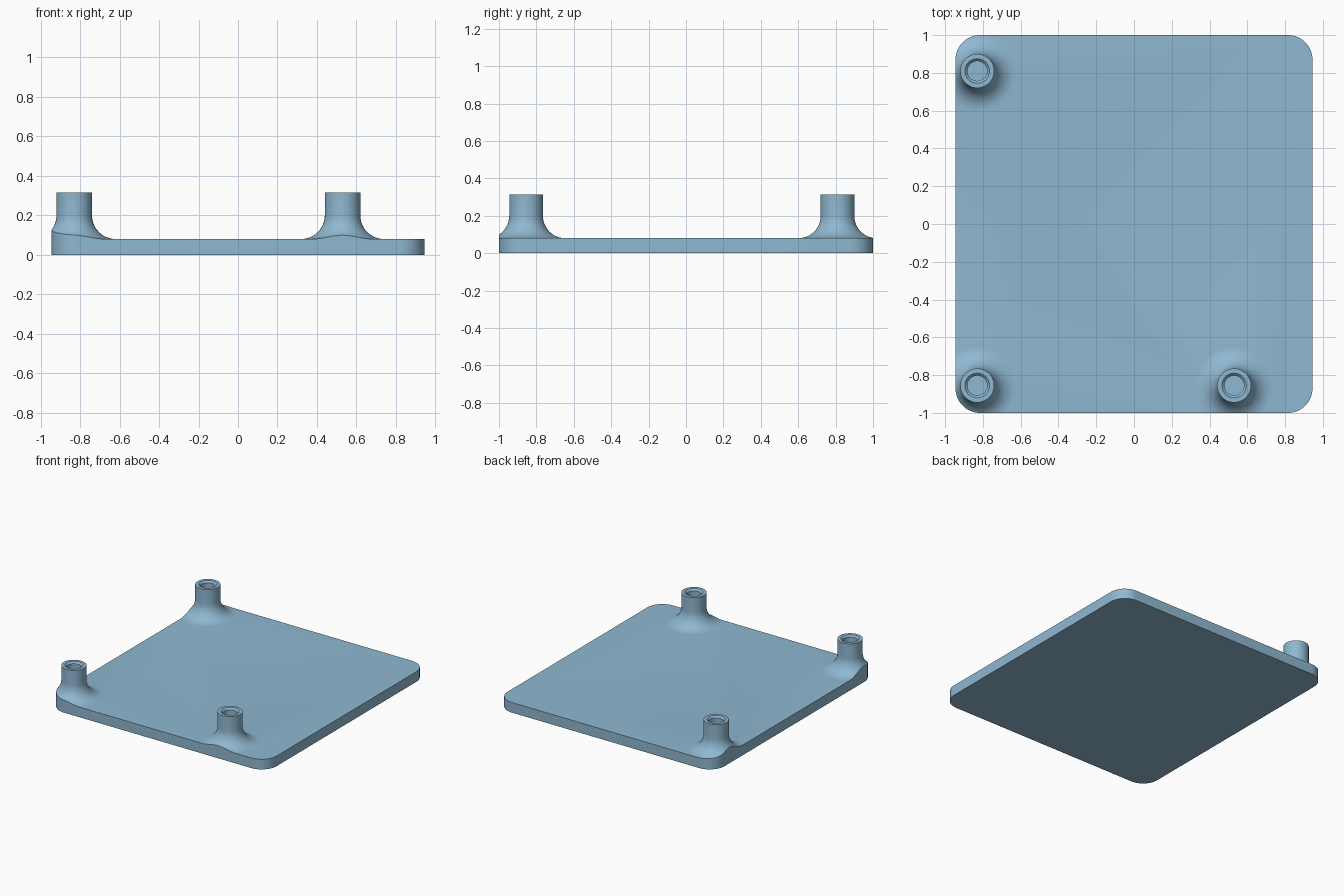
import bpy, bmesh, math

if "Cube" in bpy.data.objects:
    bpy.data.objects.remove(bpy.data.objects["Cube"])

HX, HY, TOP = 0.945, 1.0, 0.08      # plate half sizes and thickness
CORNER = 0.13
POSTS = [(-0.83, 0.81), (-0.83, -0.855), (0.53, -0.855)]

blue = bpy.data.materials.new("light_blue")
blue.diffuse_color = (0.275, 0.479, 0.638, 1)
blue.use_nodes = True
blue.node_tree.nodes["Principled BSDF"].inputs["Base Color"].default_value = blue.diffuse_color


def finish(bm, name):
    bmesh.ops.recalc_face_normals(bm, faces=bm.faces)
    mesh = bpy.data.meshes.new(name)
    bm.to_mesh(mesh)
    bm.free()
    mesh.materials.append(blue)
    ob = bpy.data.objects.new(name, mesh)
    bpy.context.collection.objects.link(ob)
    return ob


def prism(points, z0, z1, name):
    bm = bmesh.new()
    face = bm.faces.new([bm.verts.new((x, y, z0)) for x, y in points])
    new = bmesh.ops.extrude_face_region(bm, geom=[face])["geom"]
    bmesh.ops.translate(bm, vec=(0, 0, z1 - z0),
                        verts=[v for v in new if isinstance(v, bmesh.types.BMVert)])
    return finish(bm, name)


def lathe(profile, x, y, name, n=64):
    # profile starts and ends on the axis
    bm = bmesh.new()
    start = bm.verts.new((x, y, profile[0][1]))
    end = bm.verts.new((x, y, profile[-1][1]))
    rings = [[bm.verts.new((x + r * math.cos(2 * math.pi * i / n),
                            y + r * math.sin(2 * math.pi * i / n), z))
              for i in range(n)] for r, z in profile[1:-1]]
    for i in range(n):
        j = (i + 1) % n
        bm.faces.new((start, rings[0][i], rings[0][j]))
        bm.faces.new((end, rings[-1][j], rings[-1][i]))
        for a, b in zip(rings, rings[1:]):
            bm.faces.new((a[i], b[i], b[j], a[j]))
    return finish(bm, name)


def boolean(ob, other, operation):
    mod = ob.modifiers.new(operation.lower(), 'BOOLEAN')
    mod.object, mod.operation, mod.solver = other, operation, 'EXACT'
    bpy.context.view_layer.objects.active = ob
    bpy.ops.object.modifier_apply(modifier=mod.name)
    bpy.data.objects.remove(other)


# Oversized slab, later trimmed to the plate outline
plate = prism([(-1.2, -1.2), (1.2, -1.2), (1.2, 1.2), (-1.2, 1.2)], -0.1, TOP,
              "base_plate_with_posts")

# Hollow posts with chamfered bore and a flared foot
R, F = 0.09, 0.12
foot = [(R + F - F * math.cos(a), TOP + F - F * math.sin(a))
        for a in (math.radians(7.5 * i) for i in range(12))]
profile = ([(0, 0.085), (0.052, 0.085), (0.052, 0.302), (0.065, 0.315), (R, 0.315)]
           + foot + [(0.215, TOP - 0.0005), (0.215, 0.04), (0, 0.04)])
for x, y in POSTS:
    boolean(plate, lathe(profile, x, y, "post"), 'UNION')

# Trim everything to the rounded rectangle
outline = []
for k, (sx, sy) in enumerate([(1, 1), (-1, 1), (-1, -1), (1, -1)]):
    for i in range(17):
        a = math.pi / 2 * (k + i / 16)
        outline.append((sx * (HX - CORNER) + CORNER * math.cos(a),
                        sy * (HY - CORNER) + CORNER * math.sin(a)))
boolean(plate, prism(outline, 0, 0.5, "outline_cutter"), 'INTERSECT')

# Smooth posts and corners, sharp rims
bpy.ops.object.select_all(action='DESELECT')
plate.select_set(True)
bpy.context.view_layer.objects.active = plate
bpy.ops.object.shade_smooth_by_angle(angle=math.radians(30))
